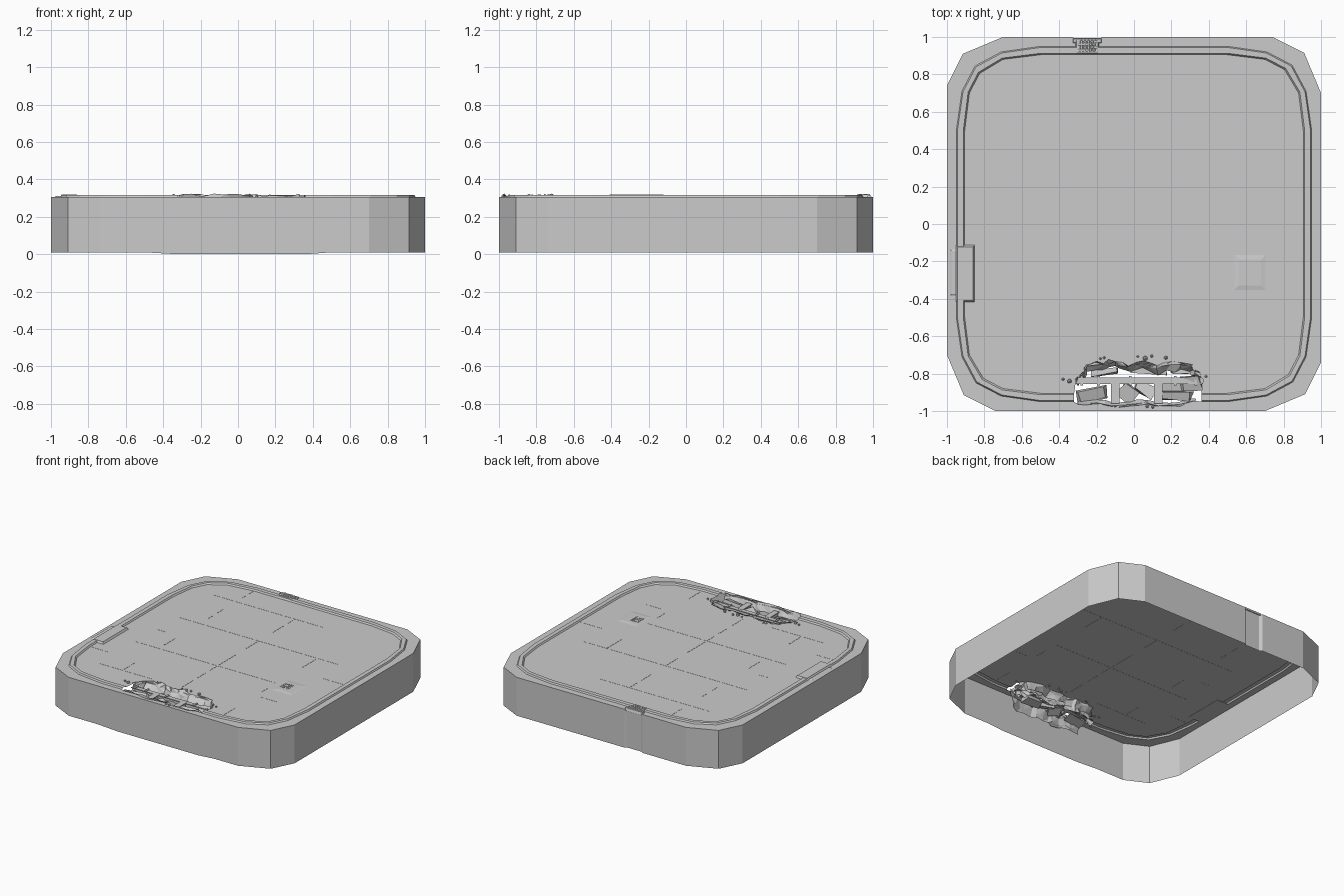
import bpy, bmesh, math, random
from mathutils import Matrix, Vector, Euler

if "Cube" in bpy.data.objects:
    bpy.data.objects.remove(bpy.data.objects["Cube"])
random.seed(4)
TOP = 0.305

def make(name, bm):
    me = bpy.data.meshes.new(name)
    bm.normal_update()
    bm.to_mesh(me)
    bm.free()
    ob = bpy.data.objects.new(name, me)
    bpy.context.collection.objects.link(ob)
    return ob

def box(bm, c, s, rot=(0, 0, 0)):
    m = Matrix.Translation(c) @ Euler(rot).to_matrix().to_4x4() @ Matrix.Diagonal((*s, 1))
    return bmesh.ops.create_cube(bm, size=1, matrix=m)['verts']

def frustum(bm, x0, x1, y0, y1, z0, z1, inset):
    c = ((x0 + x1) / 2, (y0 + y1) / 2, (z0 + z1) / 2)
    w, d = x1 - x0, y1 - y0
    for v in box(bm, c, (w, d, z1 - z0)):
        if v.co.z > c[2]:
            v.co.x = c[0] + (v.co.x - c[0]) * (1 - 2 * inset / w)
            v.co.y = c[1] + (v.co.y - c[1]) * (1 - 2 * inset / d)

# Ring paths: run from the right of the broken gap round to its left
GAP_R, GAP_L = 0.36, -0.32
def ring(k, corner, z, notch=0.0):
    pts = [(GAP_R, -k)]
    for i in range(4):
        a = (i - 1) * math.pi / 2
        c, s = round(math.cos(a)), round(math.sin(a))
        pts += [(c * x - s * y, s * x + c * y) for x, y in corner]
        if i == 1:
            pts += [(-0.17, k), (-0.19, k - notch), (-0.31, k - notch), (-0.33, k)]
    return [(x, y, z) for x, y in pts + [(GAP_L, -k)]]

OUT = [(1, .5), (1, .70), (.91, .915), (.74, 1), (.5, 1)]
CURB = [(.95, .5), (.92, .71), (.845, .85), (.71, .92), (.5, .95)]
INN = [(.905, .5), (.88, .70), (.805, .825), (.70, .88), (.5, .905)]
def shrink(c, f): return [(x * f, y * f) for x, y in c]

# Deck: skirt wall, outer ledge, raised kerb and floor, open underneath
bm = bmesh.new()
bottom = [(x, y, 0.0 if abs(x) < .4 and y < 0 else 0.01) for x, y, z in ring(1, OUT, 0, .012)]
paths = [bottom, ring(1, OUT, TOP, .012), ring(.95, CURB, TOP),
         ring(.944, shrink(CURB, .994), .316), ring(.912, shrink(INN, 1.008), .316),
         ring(.905, INN, TOP)]
rows = [[bm.verts.new(p) for p in path] for path in paths]
for a, b in zip(rows, rows[1:]):
    for i in range(len(a) - 1):
        bm.faces.new((a[i], a[i + 1], b[i + 1], b[i]))
bm.faces.new((rows[0][-1], rows[0][0], rows[1][0], rows[1][-1]))
# jagged back rim of the hole, left to right
back = [(-.31, -.83), (-.27, -.80), (-.25, -.76), (-.17, -.75), (-.11, -.735), (-.03, -.76),
        (.04, -.745), (.12, -.765), (.21, -.75), (.30, -.755), (.33, -.80), (.37, -.83)]
front = [(-.30, -.965), (-.2, -.955), (-.12, -.972), (-.02, -.965), (.06, -.955),
         (.13, -.972), (.24, -.965), (.32, -.945)]
bv = [bm.verts.new((x, y, TOP)) for x, y in back]
fv = [bm.verts.new((x, y, TOP)) for x, y in front]
bm.faces.new(rows[5] + bv)
bm.faces.new([rows[2][-1], rows[1][-1], rows[1][0], rows[2][0]] + fv[::-1])
make("deck", bm)

# Broken rubble faces hanging below the hole's rims
def crumble(name, pts, sgn):
    bm = bmesh.new()
    rows = []
    for dy, z in ((.012, .316), (0, .295), (-.035, .26), (-.015, .215), (.01, .19)):
        row = []
        for i in range(len(pts) * 2 - 1):
            p, q = pts[i // 2], pts[min(i // 2 + i % 2, len(pts) - 1)]
            row.append(bm.verts.new(((p[0] + q[0]) / 2 + random.uniform(-.012, .012),
                                     (p[1] + q[1]) / 2 + sgn * (dy + random.uniform(-.014, .014)),
                                     z + random.uniform(-.008, .008))))
        rows.append(row)
    for a, b in zip(rows, rows[1:]):
        for i in range(len(a) - 1):
            bm.faces.new((a[i], a[i + 1], b[i + 1], b[i]))
    bmesh.ops.triangulate(bm, faces=bm.faces[:])
    make(name, bm)
crumble("broken_back_edge", back, 1)
crumble("broken_front_edge", front, -.5)

# Exposed beams inside the hole
bm = bmesh.new()
for z in (.285, .255):
    box(bm, (.03, -.838, z), (.68, .034, .006))
box(bm, (.03, -.838, .27), (.68, .008, .03))
for x in (-.1, .13):
    box(bm, (x, -.90, .27), (.022, .12, .03))
    box(bm, (x, -.90, .287), (.045, .12, .005))
for x in (-.28, -.19, -.02, .22, .33):
    box(bm, (x, -.838, .29), (.014, .05, .008))
make("exposed_beams", bm)

# Tilted slab fragments
bm = bmesh.new()
for x, y, w, d, rz in ((-.22, -.91, .15, .07, .2), (-.03, -.9, .1, .08, -.6), (.06, -.89, .12, .06, -.5),
                       (.2, -.87, .15, .07, .05), (.22, -.92, .17, .05, -.1), (.31, -.85, .1, .07, .1),
                       (-.16, -.79, .15, .025, .1), (.08, -.785, .2, .025, -.08), (.25, -.78, .1, .03, .1)):
    for v in box(bm, (x, y, .25 + random.uniform(-.02, .025)), (w, d, .025),
                 (random.uniform(-.35, .35), random.uniform(-.15, .15), rz)):
        v.co += Vector((random.uniform(-.015, .015), random.uniform(-.01, .01), 0))
make("slab_fragments", bm)

# Loose pebbles round the hole
bm = bmesh.new()
for x, y, r in ((-.38, -.83, .009), (-.345, -.84, .013), (-.18, -.72, .007), (-.16, -.715, .008),
                (.02, -.708, .007), (.06, -.718, .014), (.095, -.705, .009), (.17, -.715, .011),
                (.385, -.815, .008), (.07, -.975, .009), (.10, -.978, .009)):
    bmesh.ops.create_icosphere(bm, subdivisions=1, radius=r,
                               matrix=Matrix.Translation((x, y, TOP + r * .4)))
make("pebbles", bm)

# Vent block on the back kerb with a grid of studs
bm = bmesh.new()
frustum(bm, -.315, -.185, .905, .988, .30, .318, .008)
frustum(bm, -.33, -.17, .965, .995, .295, .314, .006)
for j in range(4):
    for i in range(5):
        bmesh.ops.create_cone(bm, cap_ends=True, segments=6, radius1=.009, radius2=.007, depth=.004,
            matrix=Matrix.Translation((-.29 + i * .019 + (j % 2) * .009, .93 + j * .015, .319)))
make("kerb_vent", bm)

# Worn cover plate on the left kerb
bm = bmesh.new()
frustum(bm, -.955, -.85, -.42, -.11, .30, .319, .012)
frustum(bm, -.99, -.94, -.39, -.13, .30, .310, .015)
make("kerb_cover", bm)

# Drain plate with slotted centre
bm = bmesh.new()
frustum(bm, .53, .71, -.36, -.16, .304, .309, .03)
for i in range(4):
    for j in range(4):
        if (i, j) not in ((1, 2), (2, 0)):
            box(bm, (.567 + i * .019, -.285 + j * .02, .31), (.013, .014, .003))
make("floor_drain", bm)

# Uneven floor panel seams
bm = bmesh.new()
for x, y0, y1 in ((-.5, .83, .9), (-.5, .76, .8), (-.5, .46, .53), (-.5, .34, .4), (-.5, -.18, -.05),
                  (-.5, -.68, -.54), (0, .6, .7), (0, .42, .55), (0, .1, .25), (0, -.23, -.02),
                  (0, -.35, -.25), (0, -.5, -.4), (0, -.69, -.55), (.5, .07, .25), (.5, -.45, -.36), (.5, -.88, -.75)):
    box(bm, (x, (y0 + y1) / 2, TOP), (.005, y1 - y0, .003))
for y, x0, x1 in ((0, -.69, -.62), (0, .72, .9), (-.5, -.9, -.76), (-.5, .54, .69),
                  (.69, -.69, .25), (.25, -.69, .69), (-.25, -.69, .5), (-.69, -.69, -.25)):
    box(bm, ((x0 + x1) / 2, y, TOP), (x1 - x0, .003, .002))
make("panel_seams", bm)
